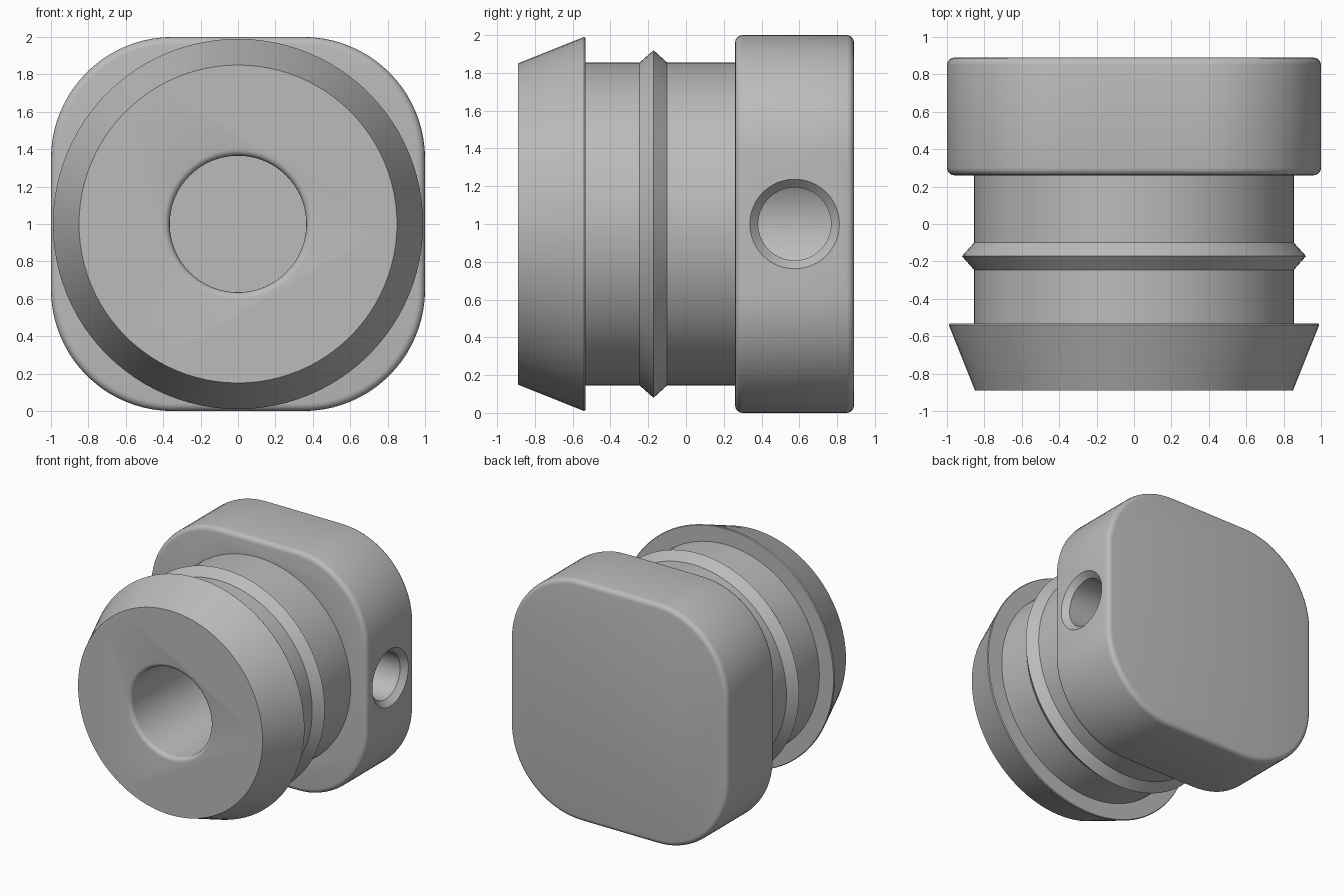
import bpy, bmesh, math
from mathutils import Matrix, Vector

cube = bpy.data.objects.get("Cube")
if cube:
    bpy.data.objects.remove(cube, do_unlink=True)

CENTRE = Vector((0, 0, 1))

grey = bpy.data.materials.new("plain grey")
grey.use_nodes = True
colour = (0.5, 0.5, 0.5, 1)
grey.diffuse_color = colour
grey.node_tree.nodes["Principled BSDF"].inputs["Base Color"].default_value = colour


def make_object(name, bm):
    bmesh.ops.recalc_face_normals(bm, faces=bm.faces)
    mesh = bpy.data.meshes.new(name)
    bm.to_mesh(mesh)
    bm.free()
    mesh.materials.append(grey)
    obj = bpy.data.objects.new(name, mesh)
    bpy.context.collection.objects.link(obj)
    return obj


def lathe(name, profile, axis, centre, segments=96):
    """Closed solid turned from (position along axis, radius) pairs."""
    bm = bmesh.new()
    turn = Vector((0, 0, 1)).rotation_difference(Vector(axis)).to_matrix().to_4x4()
    place = Matrix.Translation(centre) @ turn
    rings = []
    for along, radius in profile:
        angles = [math.tau * i / segments for i in range(segments)]
        rings.append([bm.verts.new(place @ Vector((radius * math.cos(a), radius * math.sin(a), along)))
                      for a in angles])
    for low, high in zip(rings, rings[1:]):
        for i in range(segments):
            j = (i + 1) % segments
            bm.faces.new((low[i], low[j], high[j], high[i]))
    bm.faces.new(rings[0])
    bm.faces.new(rings[-1])
    return make_object(name, bm)


def rounded_block(name, half, corner, front, back, steps=20):
    """Rounded square extruded along y."""
    bm = bmesh.new()
    outline = []
    for quarter in range(4):
        mid = math.pi / 4 + quarter * math.pi / 2
        cx = math.copysign(half - corner, math.cos(mid))
        cz = math.copysign(half - corner, math.sin(mid))
        for i in range(steps + 1):
            a = (quarter + i / steps) * math.pi / 2
            outline.append(bm.verts.new(CENTRE + Vector(
                (cx + corner * math.cos(a), front, cz + corner * math.sin(a)))))
    face = bm.faces.new(outline)
    extruded = bmesh.ops.extrude_face_region(bm, geom=[face])["geom"]
    moved = [v for v in extruded if isinstance(v, bmesh.types.BMVert)]
    bmesh.ops.translate(bm, verts=moved, vec=(0, back - front, 0))
    return make_object(name, bm)


def apply_modifiers(obj):
    bpy.ops.object.select_all(action='DESELECT')
    obj.select_set(True)
    bpy.context.view_layer.objects.active = obj
    for mod in list(obj.modifiers):
        bpy.ops.object.modifier_apply(modifier=mod.name)


def combine(target, other, operation):
    mod = target.modifiers.new(operation.lower(), 'BOOLEAN')
    mod.operation = operation
    mod.solver = 'EXACT'
    mod.object = other
    apply_modifiers(target)
    bpy.data.objects.remove(other, do_unlink=True)


# Square head with softened front and back rims
fitting = rounded_block("hose_fitting", 1.0, 0.65, 0.26, 0.89)
bevel = fitting.modifiers.new("rim", 'BEVEL')
bevel.width = 0.04
bevel.segments = 4
bevel.limit_method = 'ANGLE'
bevel.angle_limit = math.radians(40)
apply_modifiers(fitting)

# Barbed spigot with a sealing ridge
spigot = lathe("barbed_spigot", [
    (-0.89, 0.85), (-0.54, 0.99), (-0.533, 0.985), (-0.533, 0.855),
    (-0.245, 0.855), (-0.172, 0.92), (-0.10, 0.855), (0.4, 0.855)],
    (0, 1, 0), CENTRE)
combine(fitting, spigot, 'UNION')

# Blind front bore with a rounded mouth
mouth = [(-0.89 + 0.035 * (1 - math.cos(a)), 0.40 - 0.035 * math.sin(a))
         for a in [i * math.pi / 8 for i in range(5)]]
bore = lathe("bore_cutter", [(-0.95, 0.40)] + mouth + [(0.78, 0.365)],
             (0, 1, 0), CENTRE)
combine(fitting, bore, 'DIFFERENCE')

# Chamfered side port meeting the bore
port = lathe("port_cutter", [(0.1, 0.193), (0.955, 0.193), (1.0, 0.237), (1.05, 0.237)],
             (1, 0, 0), CENTRE + Vector((0, 0.575, 0)), 64)
combine(fitting, port, 'DIFFERENCE')

bpy.ops.object.select_all(action='DESELECT')
fitting.select_set(True)
bpy.context.view_layer.objects.active = fitting
bpy.ops.object.shade_smooth_by_angle(angle=math.radians(30))
